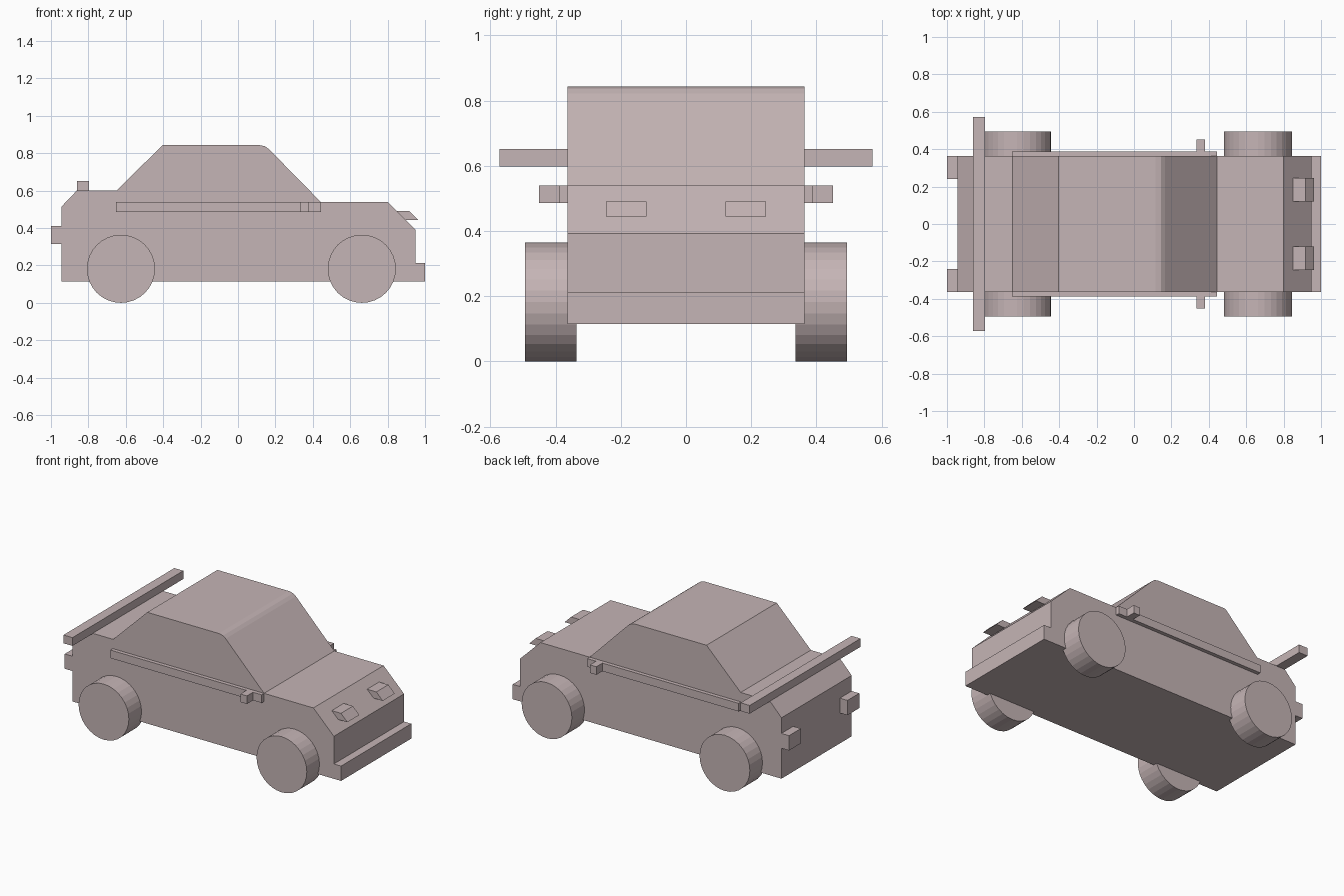
import bpy, bmesh, math
from mathutils import Matrix

cube = bpy.data.objects.get("Cube")
if cube:
    bpy.data.objects.remove(cube, do_unlink=True)

# One dusty rose-grey colour for everything
paint = bpy.data.materials.new("dusty_rose_grey")
paint.use_nodes = True
colour = (0.56, 0.46, 0.465, 1)
paint.diffuse_color = colour
bsdf = next(n for n in paint.node_tree.nodes if n.type == "BSDF_PRINCIPLED")
bsdf.inputs["Base Color"].default_value = colour


def finish(name, bm):
    bmesh.ops.recalc_face_normals(bm, faces=bm.faces)
    mesh = bpy.data.meshes.new(name)
    bm.to_mesh(mesh)
    bm.free()
    mesh.materials.append(paint)
    obj = bpy.data.objects.new(name, mesh)
    bpy.context.collection.objects.link(obj)
    return obj


def extrude_profile(name, profile, y0, y1):
    """Side outline in x and z, swept from y0 to y1."""
    bm = bmesh.new()
    face = bm.faces.new([bm.verts.new((x, y0, z)) for x, z in profile])
    swept = bmesh.ops.extrude_face_region(bm, geom=[face])["geom"]
    verts = [v for v in swept if isinstance(v, bmesh.types.BMVert)]
    bmesh.ops.translate(bm, verts=verts, vec=(0, y1 - y0, 0))
    return finish(name, bm)


def box(name, x0, x1, y0, y1, z0, z1):
    return extrude_profile(name, [(x0, z0), (x1, z0), (x1, z1), (x0, z1)], y0, y1)


def wheel(name, x, y0, y1, radius=0.182, sides=32):
    bm = bmesh.new()
    place = Matrix.Translation((x, (y0 + y1) / 2, radius)) @ Matrix.Rotation(math.pi / 2, 4, "X")
    bmesh.ops.create_cone(bm, cap_ends=True, segments=sides, radius1=radius,
                          radius2=radius, depth=abs(y1 - y0), matrix=place)
    return finish(name, bm)


# Body shell with bonnet, cabin, boot and front bumper
half = 0.363
body = [(-0.945, 0.115), (1.0, 0.115), (1.0, 0.212), (0.948, 0.212), (0.948, 0.393),
        (0.8, 0.539), (0.443, 0.539), (0.165, 0.822), (0.145, 0.837), (0.115, 0.843),
        (-0.403, 0.843), (-0.65, 0.6), (-0.862, 0.6), (-0.945, 0.513)]
extrude_profile("car_body", body, -half, half)

# Rear wing
box("rear_wing", -0.862, -0.797, -0.573, 0.573, 0.598, 0.652)

# Parts repeated on both sides
lamp = [(0.85, 0.49), (0.917, 0.49), (0.963, 0.444), (0.897, 0.444)]
for side, s in (("left", 1), ("right", -1)):
    wheel(f"{side}_front_wheel", 0.662, s * 0.336, s * 0.494)
    wheel(f"{side}_rear_wheel", -0.626, s * 0.336, s * 0.494)
    box(f"{side}_side_strip", -0.652, 0.443, s * 0.36, s * 0.388, 0.486, 0.539)
    box(f"{side}_mirror", 0.333, 0.38, s * 0.385, s * 0.451, 0.486, 0.539)
    box(f"{side}_tail_light", -1.0, -0.943, s * 0.241, s * half, 0.314, 0.411)
    extrude_profile(f"{side}_headlight", lamp, s * 0.121, s * 0.245)
